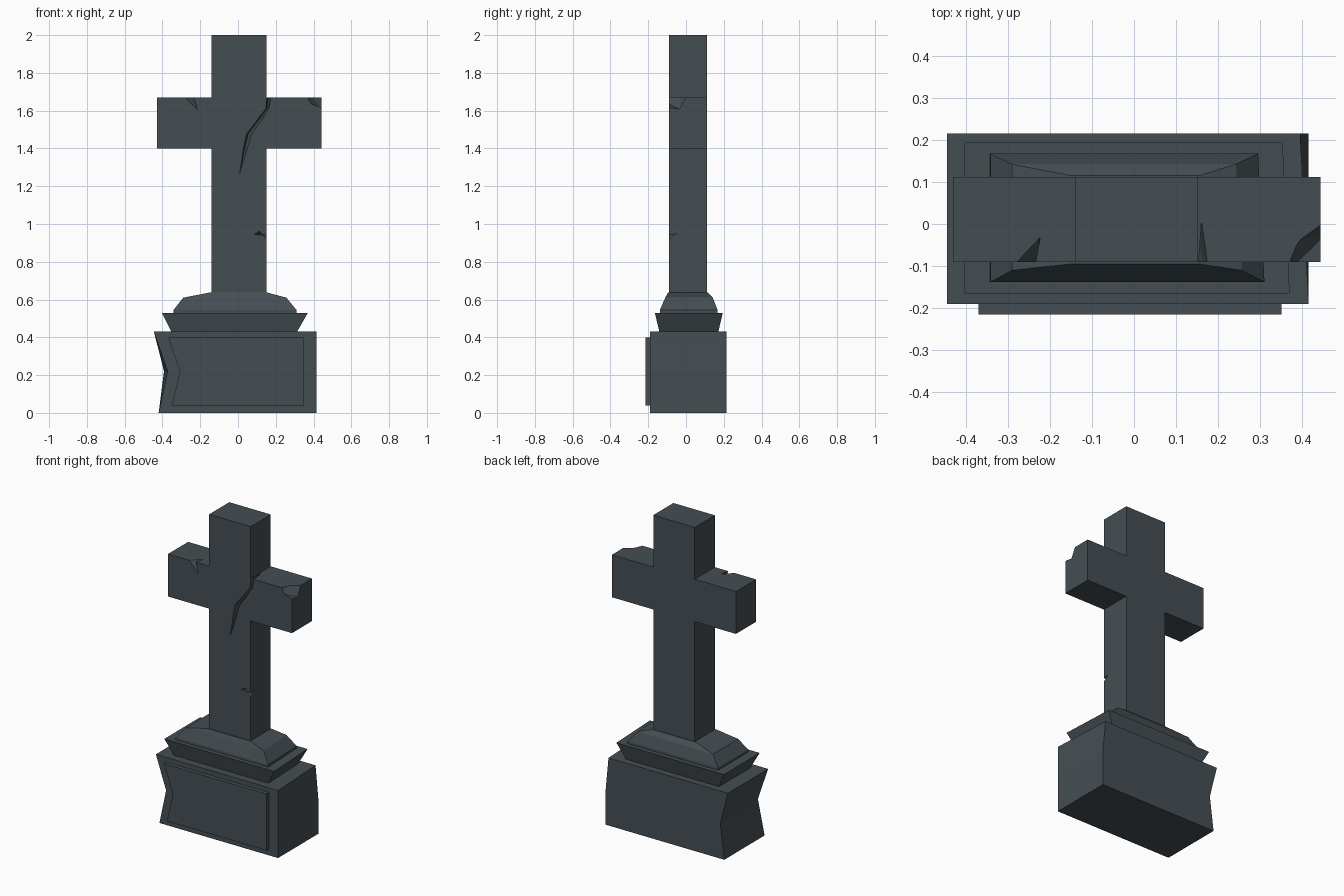
import bpy, bmesh

if "Cube" in bpy.data.objects:
    bpy.data.objects.remove(bpy.data.objects["Cube"])

stone = bpy.data.materials.new("dark slate stone")
stone.diffuse_color = (0.06, 0.076, 0.086, 1)
stone.use_nodes = True
stone.node_tree.nodes["Principled BSDF"].inputs["Base Color"].default_value = stone.diffuse_color


def make(name, bm):
    bmesh.ops.recalc_face_normals(bm, faces=bm.faces)
    mesh = bpy.data.meshes.new(name)
    bm.to_mesh(mesh)
    bm.free()
    mesh.materials.append(stone)
    ob = bpy.data.objects.new(name, mesh)
    bpy.context.collection.objects.link(ob)
    return ob


def loft(name, rings):
    """Closed solid skinned through rings of points, capped at both ends."""
    bm = bmesh.new()
    vs = [[bm.verts.new(p) for p in r] for r in rings]
    n = len(rings[0])
    for a, b in zip(vs, vs[1:]):
        for i in range(n):
            j = (i + 1) % n
            bm.faces.new((a[i], a[j], b[j], b[i]))
    bm.faces.new(vs[0])
    bm.faces.new(vs[-1])
    return make(name, bm)


def slab(z, y0, y1, left_f, right_f, left_b=None, right_b=None):
    """One horizontal ring; the back corners may differ from the front ones."""
    left_b = left_f if left_b is None else left_b
    right_b = right_f if right_b is None else right_b
    return [(left_f, y0, z), (right_f, y0, z), (right_b, y1, z), (left_b, y1, z)]


def hull(name, pts):
    bm = bmesh.new()
    for p in pts:
        bm.verts.new(p)
    res = bmesh.ops.convex_hull(bm, input=bm.verts)
    junk = [v for v in res["geom_interior"] if isinstance(v, bmesh.types.BMVert)]
    bmesh.ops.delete(bm, geom=junk, context="VERTS")
    return make(name, bm)


def cut(target, cutter):
    cutter.hide_render = True
    cutter.hide_viewport = True
    cutter.display_type = "WIRE"
    mod = target.modifiers.new(cutter.name, "BOOLEAN")
    mod.operation = "DIFFERENCE"
    mod.solver = "EXACT"
    mod.object = cutter


# plinth block with a broken left side
loft("plinth", [slab(0, -0.19, 0.215, -0.42, 0.415),
                slab(0.22, -0.19, 0.215, -0.373, 0.415, -0.392, 0.415),
                slab(0.43, -0.19, 0.215, -0.445, 0.415, -0.445, 0.395)])

# raised front panel following the break
panel = [(-0.35, 0.04), (0.35, 0.04), (0.35, 0.40), (-0.37, 0.40), (-0.307, 0.22)]
loft("front_panel", [[(x, y, z) for x, z in panel] for y in (-0.215, -0.185)])

# flared middle tier
loft("flared_tier", [slab(0.425, -0.14, 0.17, -0.35, 0.31, -0.35, 0.30),
                     slab(0.53, -0.165, 0.195, -0.403, 0.37, -0.403, 0.353)])

# sloped upper tier under the shaft
loft("sloped_tier", [slab(0.525, -0.138, 0.167, -0.343, 0.31, -0.343, 0.295),
                     slab(0.545, -0.138, 0.167, -0.341, 0.31, -0.341, 0.295),
                     slab(0.61, -0.11, 0.142, -0.29, 0.256, -0.29, 0.242),
                     slab(0.637, -0.095, 0.115, -0.15, 0.155)])

# cross body
outline = [(-0.14, 0.58), (0.152, 0.58), (0.152, 1.40), (0.443, 1.40),
           (0.443, 1.67), (0.152, 1.67), (0.152, 2.0), (-0.14, 2.0),
           (-0.14, 1.67), (-0.43, 1.67), (-0.43, 1.40), (-0.14, 1.40)]
cross = loft("cross", [[(x, y, z) for x, z in outline] for y in (-0.09, 0.112)])

# long V-shaped crack: left x, right x, height, ridge y
crack = [(0.154, 0.177, 1.68, 0.012), (0.147, 0.164, 1.61, -0.02),
         (0.10, 0.128, 1.55, -0.04), (0.042, 0.076, 1.475, -0.045),
         (0.028, 0.057, 1.41, -0.055), (0.003, 0.007, 1.245, -0.094)]
cut(cross, loft("long_crack_cutter",
                [[(a, -0.1, z), (b, -0.1, z), ((a * 2 + b) / 3, y, z)] for a, b, z, y in crack]))

# nick in the left arm
cut(cross, hull("left_nick_cutter", [(-0.297, -0.1, 1.68), (-0.238, -0.1, 1.68),
                                     (-0.213, -0.1, 1.593), (-0.224, -0.022, 1.68)]))

# broken corner of the right arm
cut(cross, hull("corner_chip_cutter", [
    (0.362, -0.1, 1.68), (0.387, -0.038, 1.68), (0.42, -0.033, 1.68), (0.45, 0.007, 1.68),
    (0.45, -0.1, 1.68), (0.378, -0.1, 1.64), (0.45, -0.1, 1.615), (0.45, -0.03, 1.605)]))

# small chips on the edge of the shaft
cut(cross, hull("chip_cutter_a", [(0.066, -0.1, 0.943), (0.113, -0.1, 0.968),
                                  (0.128, -0.1, 0.94), (0.12, -0.065, 0.947)]))
cut(cross, hull("chip_cutter_b", [(0.115, -0.1, 0.944), (0.16, -0.1, 0.939),
                                  (0.16, -0.1, 0.905), (0.16, -0.04, 0.95)]))
